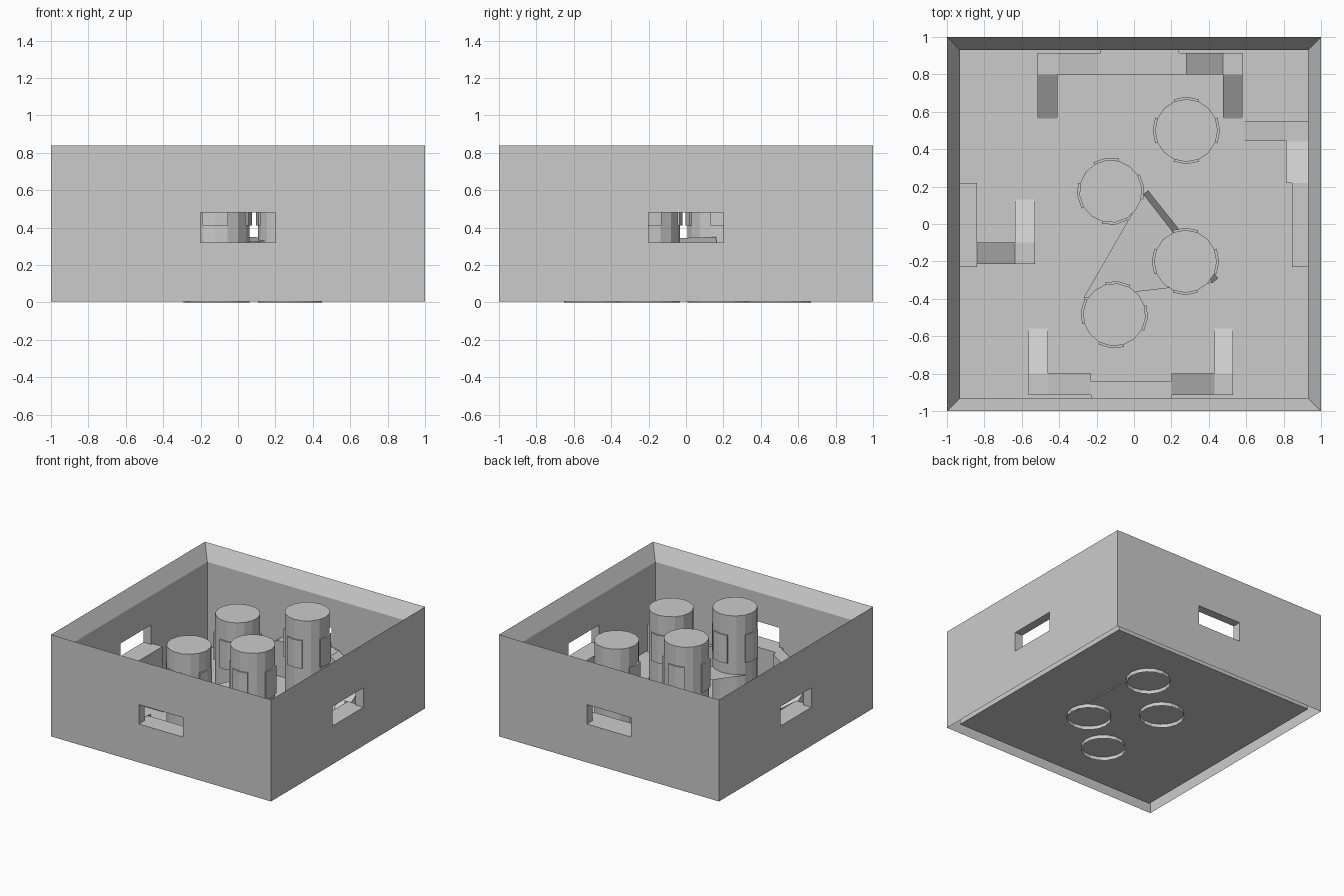
import bpy, bmesh, math
from mathutils import Matrix

if "Cube" in bpy.data.objects:
    bpy.data.objects.remove(bpy.data.objects["Cube"])

mat = bpy.data.materials.new("light_grey")
mat.diffuse_color = (0.6, 0.6, 0.6, 1)
mat.use_nodes = True
mat.node_tree.nodes["Principled BSDF"].inputs["Base Color"].default_value = mat.diffuse_color
FLOOR, SILL, LAND = 0.03, 0.32, 0.175


def finish(name, bm, weld=True):
    if weld:
        bmesh.ops.remove_doubles(bm, verts=bm.verts, dist=1e-4)
        bmesh.ops.recalc_face_normals(bm, faces=bm.faces)
    me = bpy.data.meshes.new(name)
    bm.to_mesh(me)
    bm.free()
    me.materials.append(mat)
    ob = bpy.data.objects.new(name, me)
    bpy.context.collection.objects.link(ob)
    return ob


def face(bm, pts):
    return bm.faces.new([bm.verts.new(p) for p in pts])


def bridge(bm, a, b):
    for i in range(4):
        j = (i + 1) % 4
        face(bm, [a[i], a[j], b[j], b[i]])


def rect(hw, y, z0, z1):
    return [(-hw, y, z0), (hw, y, z0), (hw, y, z1), (-hw, y, z1)]


# Open box: outer skin, slanted rim, inner skin, window reveals, raised floor
bm = bmesh.new()
for k in range(4):
    side = bmesh.new()
    outer, inner = rect(1, -1, 0.005, 0.84), rect(0.93, -0.93, FLOOR, 0.72)
    hole_out, hole_in = rect(0.2, -1, SILL, 0.48), rect(0.2, -0.93, SILL, 0.48)
    bridge(side, outer, hole_out)
    bridge(side, hole_out, hole_in)
    bridge(side, hole_in, inner)
    face(side, [outer[3], outer[2], inner[2], inner[3]])
    side.transform(Matrix.Rotation(k * math.pi / 2, 4, 'Z'))
    tmp = bpy.data.meshes.new("side")
    side.to_mesh(tmp)
    side.free()
    bm.from_mesh(tmp)
    bpy.data.meshes.remove(tmp)
f = 0.93
face(bm, [(-f, -f, FLOOR), (f, -f, FLOOR), (f, f, FLOOR), (-f, f, FLOOR)])
finish("walled_box", bm)


# Solid block whose top slopes from za (low coordinate) to zb along an axis
def block(bm, x0, x1, y0, y1, za, zb, axis='x'):
    z = [za, zb, zb, za] if axis == 'x' else [za, za, zb, zb]
    xy = [(x0, y0), (x1, y0), (x1, y1), (x0, y1)]
    lo = [(x, y, FLOOR) for x, y in xy]
    hi = [(x, y, h) for (x, y), h in zip(xy, z)]
    face(bm, lo[::-1])
    face(bm, hi)
    bridge(bm, lo, hi)


END = FLOOR + 0.003
ramps = {
    "back_ramp": [
        (-0.18, 0.24, 0.84, 0.93, SILL, SILL), (-0.2, 0.28, 0.8, 0.915, SILL, SILL),
        (0.28, 0.475, 0.8, 0.915, SILL, LAND), (0.475, 0.58, 0.8, 0.915, LAND, LAND),
        (0.475, 0.58, 0.565, 0.8, END, LAND, 'y'),
        (-0.41, -0.2, 0.8, 0.915, LAND, SILL), (-0.515, -0.41, 0.8, 0.915, LAND, LAND),
        (-0.515, -0.41, 0.565, 0.8, END, LAND, 'y')],
    "front_ramp": [
        (-0.23, 0.2, -0.93, -0.84, SILL, SILL),
        (0.2, 0.43, -0.915, -0.8, SILL, LAND), (0.43, 0.53, -0.915, -0.8, LAND, LAND),
        (0.43, 0.53, -0.8, -0.56, LAND, END, 'y'),
        (-0.46, -0.23, -0.915, -0.8, LAND, SILL), (-0.565, -0.46, -0.915, -0.8, LAND, LAND),
        (-0.565, -0.46, -0.8, -0.56, LAND, END, 'y')],
    "left_ramp": [
        (-0.93, -0.84, -0.23, 0.22, SILL, SILL),
        (-0.84, -0.635, -0.215, -0.1, SILL, LAND), (-0.635, -0.53, -0.215, -0.1, LAND, LAND),
        (-0.635, -0.53, -0.1, 0.13, LAND, END, 'y')],
    "right_ramp": [
        (0.845, 0.93, -0.23, 0.22, SILL, SILL),
        (0.815, 0.93, 0.22, 0.44, SILL, LAND, 'y'), (0.815, 0.93, 0.44, 0.55, LAND, LAND),
        (0.585, 0.815, 0.445, 0.55, END, LAND)],
}
for name, parts in ramps.items():
    bm = bmesh.new()
    for p in parts:
        block(bm, *p)
    finish(name, bm, weld=False)

# Pillars, open underneath, each with four curved plates
N = 16
for i, (cx, cy, spin) in enumerate([(-0.125, 0.175, 8), (0.28, 0.5, 0),
                                    (0.275, -0.2, 0), (-0.105, -0.485, -6)]):
    def pt(k, r, z):
        a = math.radians(spin) + 2 * math.pi * k / N
        return (cx + r * math.cos(a), cy + r * math.sin(a), z)
    bm = bmesh.new()
    for k in range(N):
        face(bm, [pt(k, 0.168, 0), pt(k + 1, 0.168, 0), pt(k + 1, 0.168, 0.8), pt(k, 0.168, 0.8)])
    face(bm, [pt(k, 0.168, 0.8) for k in range(N)])
    finish(f"pillar_{i + 1}", bm)
    bm = bmesh.new()
    for q in range(4):
        for k in (q * 4 - 1, q * 4):
            lo = [pt(k, 0.16, 0.41), pt(k, 0.18, 0.41), pt(k + 1, 0.18, 0.41), pt(k + 1, 0.16, 0.41)]
            hi = [(x, y, 0.64) for x, y, _ in lo]
            face(bm, lo[::-1])
            face(bm, hi)
            bridge(bm, lo, hi)
    finish(f"pillar_plates_{i + 1}", bm, weld=False)

# Thin triangular deck between pillars, with a steep flank and an upright fin
A, B, C = (-0.27, -0.395, 0.315), (0.05, 0.16, 0.35), (0.42, -0.315, 0.335)
bm = bmesh.new()
face(bm, [A, C, B])
face(bm, [B, C, (0.45, -0.29, 0.2), (0.075, 0.18, 0.2)])
finish("deck", bm, weld=False)
bm = bmesh.new()
face(bm, [(0.405, -0.3, 0.02), (0.405, 0.44, 0.02), (0.405, -0.3, 0.31)])
finish("fin", bm, weld=False)
